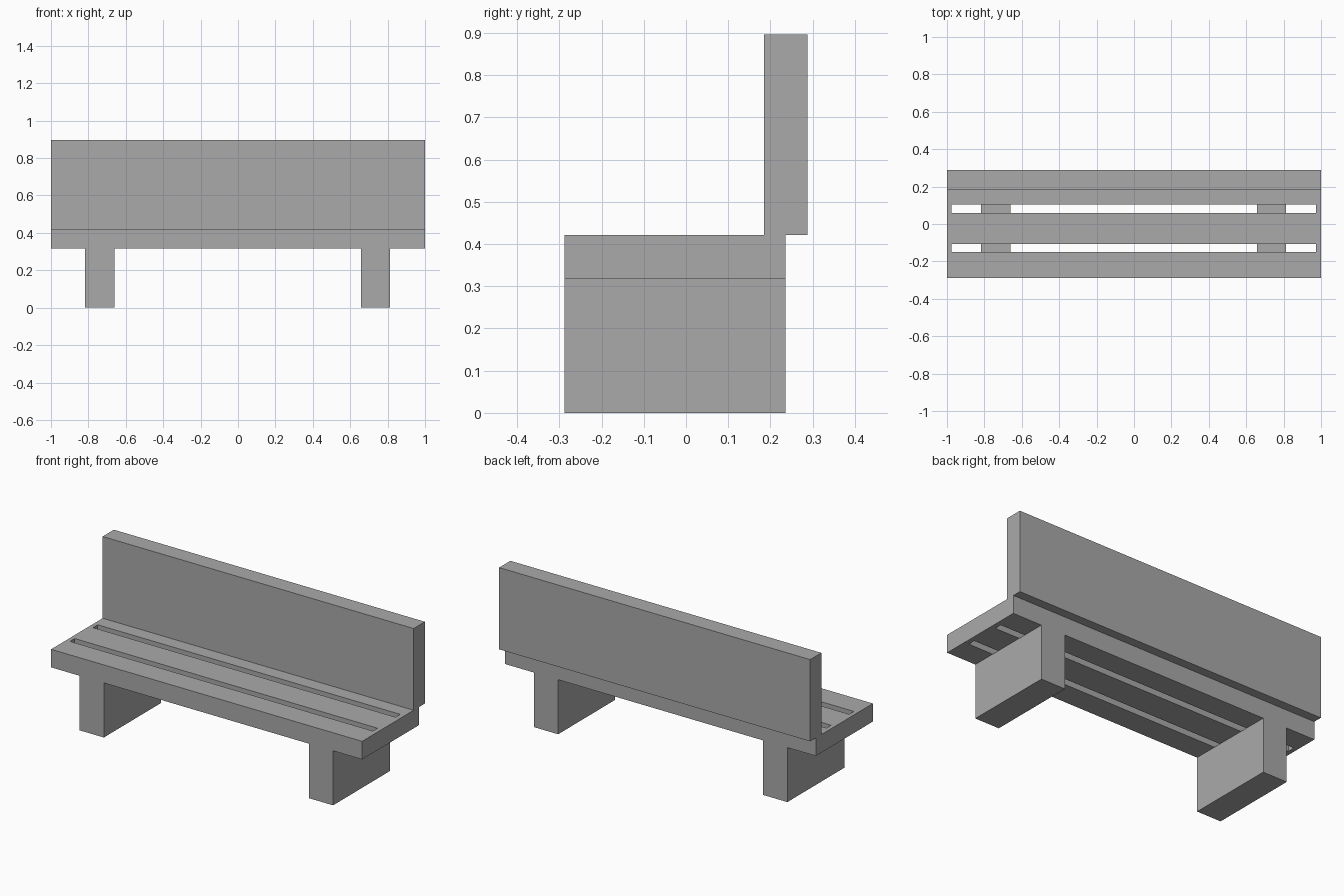
import bpy, bmesh
from mathutils import Matrix, Vector

cube = bpy.data.objects.get("Cube")
if cube:
    bpy.data.objects.remove(cube)

# Single plain grey
GREY = (0.4, 0.4, 0.4, 1)
mat = bpy.data.materials.new("grey concrete")
mat.use_nodes = True
mat.diffuse_color = GREY
mat.node_tree.nodes["Principled BSDF"].inputs["Base Color"].default_value = GREY


def finish(name, bm):
    bmesh.ops.recalc_face_normals(bm, faces=bm.faces)
    mesh = bpy.data.meshes.new(name)
    bm.to_mesh(mesh)
    bm.free()
    mesh.materials.append(mat)
    obj = bpy.data.objects.new(name, mesh)
    bpy.context.collection.objects.link(obj)
    return obj


def box(name, low, high):
    low, high = Vector(low), Vector(high)
    bm = bmesh.new()
    bmesh.ops.create_cube(bm, size=1, matrix=Matrix.Translation((low + high) / 2)
                          @ Matrix.Diagonal((high - low).to_4d()))
    return finish(name, bm)


FRONT, SEAT_BACK, REAR = -0.288, 0.236, 0.288
UNDERSIDE, SEAT_TOP, TOP = 0.317, 0.422, 0.897

# Seat: a slab with two long through slots between three slats
xs = (-1, -0.975, 0.972, 1)
ys = (FRONT, -0.15, -0.107, 0.06, 0.103, SEAT_BACK)
bm = bmesh.new()
grid = [[bm.verts.new((x, y, UNDERSIDE)) for y in ys] for x in xs]
for i in range(len(xs) - 1):
    for j in range(len(ys) - 1):
        if i == 1 and j % 2:
            continue
        bm.faces.new((grid[i][j], grid[i + 1][j], grid[i + 1][j + 1], grid[i][j + 1]))
top = bmesh.ops.extrude_face_region(bm, geom=bm.faces[:], use_keep_orig=True)["geom"]
bmesh.ops.translate(bm, vec=(0, 0, SEAT_TOP - UNDERSIDE),
                    verts=[g for g in top if isinstance(g, bmesh.types.BMVert)])
finish("seat", bm)

# Backrest overhangs the rear of the seat
box("backrest", (-1, 0.185, SEAT_TOP), (1, REAR, TOP))

# Two slab legs running the full depth of the seat
for name, x in (("right_leg", -0.739), ("left_leg", 0.735)):
    box(name, (x - 0.078, FRONT, 0), (x + 0.078, SEAT_BACK, UNDERSIDE))
